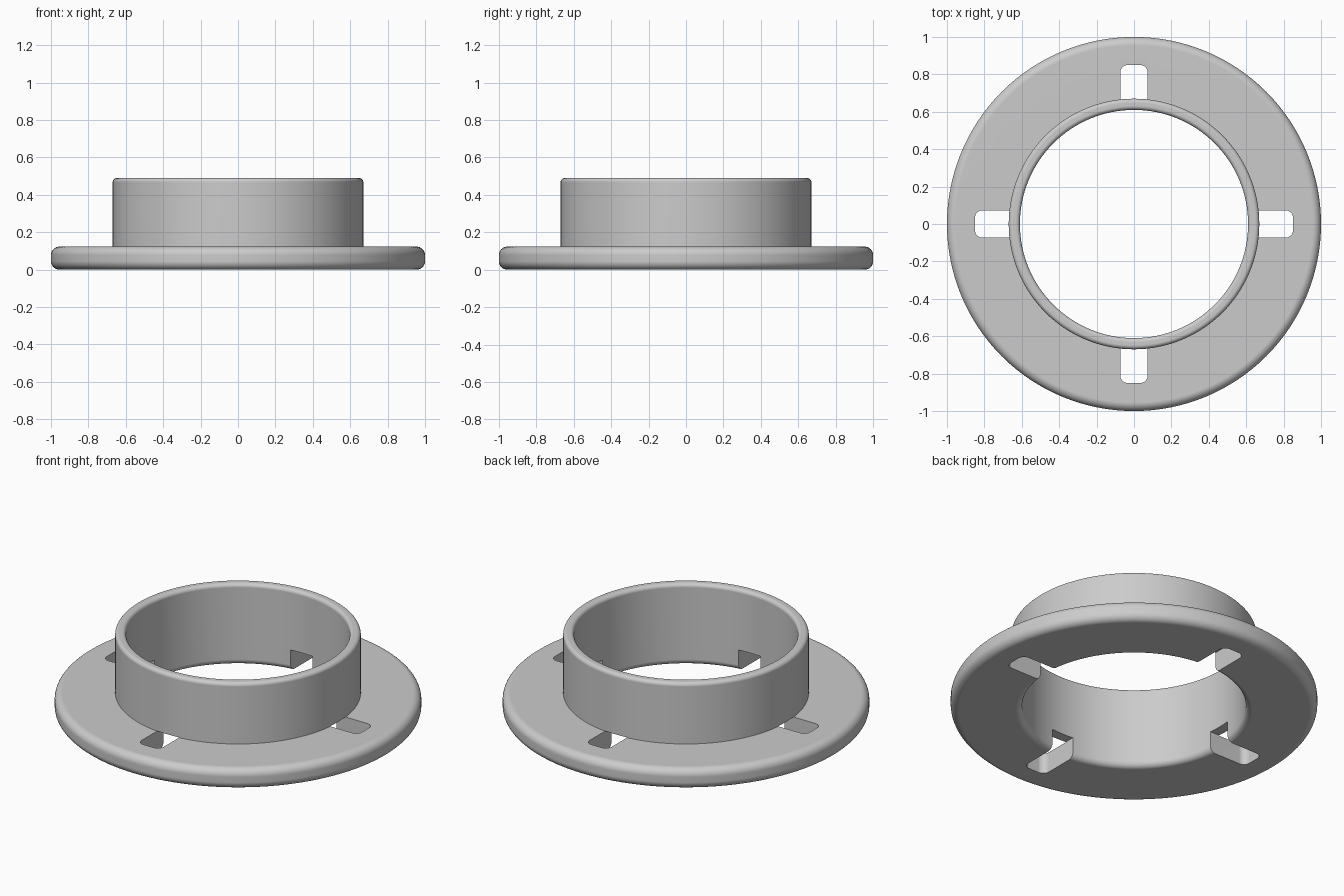
import bpy
import bmesh
from math import cos, sin, pi, radians
from mathutils import Matrix

cube = bpy.data.objects.get("Cube")
if cube:
    bpy.data.objects.remove(cube, do_unlink=True)

BORE, COLLAR, RIM = 0.61, 0.67, 1.0
FLANGE_TOP, COLLAR_TOP = 0.123, 0.49
SLOT_HALF, SLOT_END = 0.073, 0.85

grey = bpy.data.materials.new("plain grey")
grey.use_nodes = True
colour = (0.6, 0.6, 0.6, 1)
grey.diffuse_color = colour
grey.node_tree.nodes["Principled BSDF"].inputs["Base Color"].default_value = colour


def arc(cx, cy, radius, start, steps=8):
    """Quarter circle, counter-clockwise from the start angle in degrees."""
    angles = [radians(start) + pi / 2 * i / steps for i in range(steps + 1)]
    return [(cx + radius * cos(a), cy + radius * sin(a)) for a in angles]


def make_object(name, bm):
    bmesh.ops.recalc_face_normals(bm, faces=bm.faces)
    mesh = bpy.data.meshes.new(name)
    bm.to_mesh(mesh)
    bm.free()
    mesh.materials.append(grey)
    obj = bpy.data.objects.new(name, mesh)
    bpy.context.collection.objects.link(obj)
    return obj


# Flanged collar: rounded L-shaped section spun around the z axis
edge, lip, flare = 0.045, 0.022, 0.035
profile = (arc(RIM - edge, edge, edge, 270)
           + arc(RIM - edge, FLANGE_TOP - edge, edge, 0)
           + [(COLLAR, FLANGE_TOP)]
           + arc(COLLAR - lip, COLLAR_TOP - lip, lip, 0)
           + arc(BORE + lip, COLLAR_TOP - lip, lip, 90)
           + arc(BORE + flare, flare, flare, 180))
bm = bmesh.new()
verts = [bm.verts.new((r, 0, z)) for r, z in profile]
edges = [bm.edges.new((verts[i - 1], verts[i])) for i in range(len(verts))]
bmesh.ops.spin(bm, geom=verts + edges, cent=(0, 0, 0), axis=(0, 0, 1),
               angle=2 * pi, steps=128, use_merge=True)
bmesh.ops.remove_doubles(bm, verts=bm.verts, dist=0.0001)
body = make_object("flanged_collar", bm)

# Four round-cornered slots, running under the collar wall into the bore
corner = 0.04
outline = ([(0.5, -SLOT_HALF)]
           + arc(SLOT_END - corner, corner - SLOT_HALF, corner, 270)
           + arc(SLOT_END - corner, SLOT_HALF - corner, corner, 0)
           + [(0.5, SLOT_HALF)])
bm = bmesh.new()
for quarter in range(4):
    turn = Matrix.Rotation(quarter * pi / 2, 3, 'Z')
    base = bm.faces.new([bm.verts.new(turn @ Matrix.Identity(3).col[0] * x
                                      + turn @ Matrix.Identity(3).col[1] * y)
                         for x, y in outline])
    bmesh.ops.translate(bm, verts=base.verts, vec=(0, 0, -0.1))
    top = bmesh.ops.extrude_face_region(bm, geom=[base])["geom"]
    bmesh.ops.translate(bm, vec=(0, 0, FLANGE_TOP + 0.102),
                        verts=[v for v in top if isinstance(v, bmesh.types.BMVert)])
cutter = make_object("slot_cutter", bm)
cutter.hide_render = True

cut = body.modifiers.new("slots", 'BOOLEAN')
cut.operation = 'DIFFERENCE'
cut.solver = 'EXACT'
cut.object = cutter

bpy.ops.object.select_all(action='DESELECT')
body.select_set(True)
bpy.context.view_layer.objects.active = body
bpy.ops.object.modifier_apply(modifier=cut.name)
bpy.data.objects.remove(cutter, do_unlink=True)

# Smooth rounds, with crisp slot edges and flat faces kept flat
bpy.ops.object.shade_smooth_by_angle(angle=radians(30))
weighted = body.modifiers.new("flat_face_normals", 'WEIGHTED_NORMAL')
weighted.keep_sharp = True
